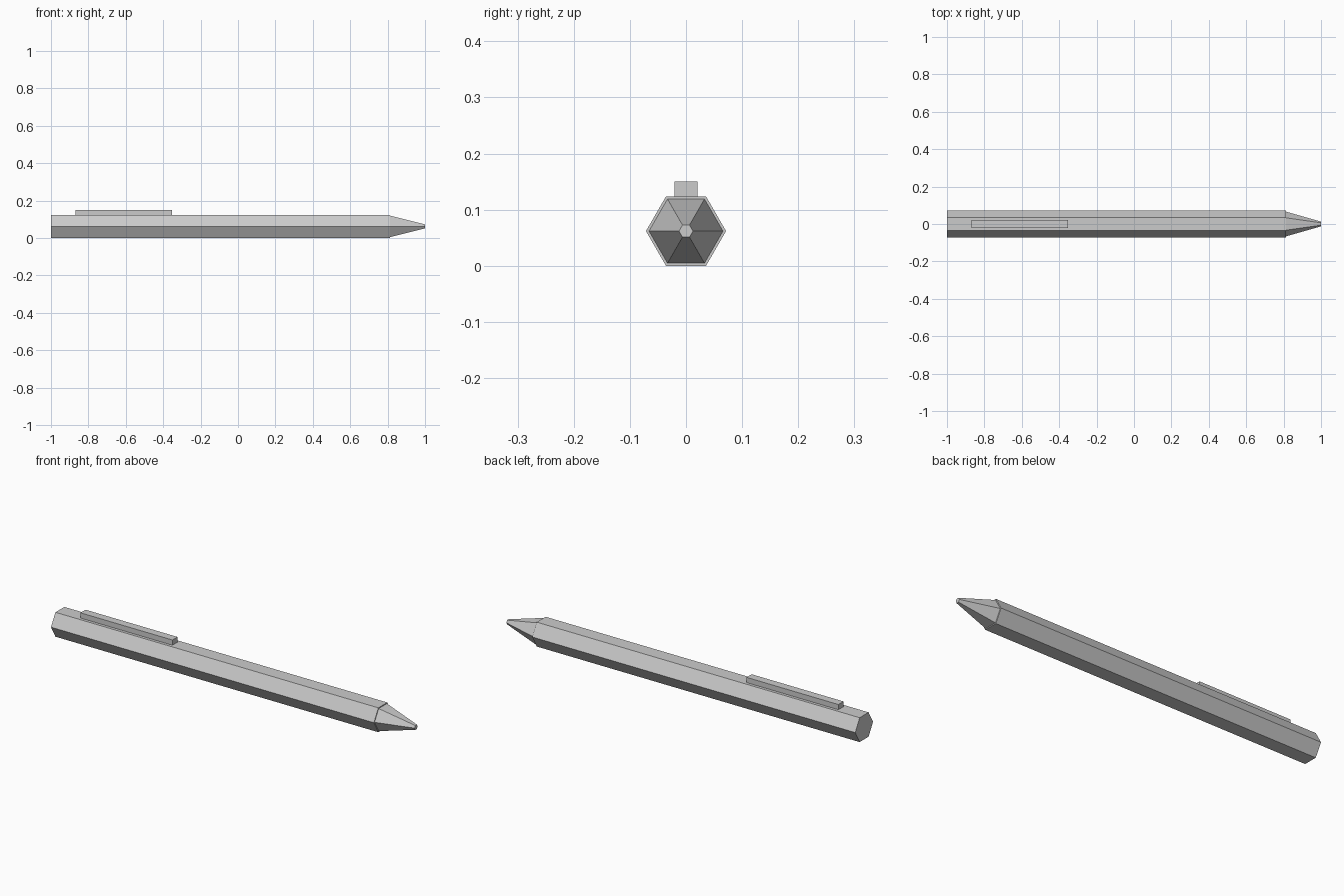
import bpy
import math
from mathutils import Matrix

cube = bpy.data.objects.get("Cube")
if cube:
    bpy.data.objects.remove(cube, do_unlink=True)

RADIUS = 0.0714
AXIS_Z = RADIUS * math.cos(math.pi / 6)
BODY_END = 0.813

grey = bpy.data.materials.new("light_grey")
grey.use_nodes = True
grey.diffuse_color = (0.6, 0.6, 0.6, 1)
grey.node_tree.nodes["Principled BSDF"].inputs["Base Color"].default_value = (0.6, 0.6, 0.6, 1)


def hex_section(name, x0, x1, r0, r1):
    """Six-sided tapered bar along x, with flats at top and bottom."""
    bpy.ops.mesh.primitive_cone_add(vertices=6, radius1=r0, radius2=r1, depth=x1 - x0)
    obj = bpy.context.object
    obj.name = name
    # Turn a corner toward the side, then lay the bar along +x
    lay = Matrix.Rotation(math.pi / 2, 4, "Y") @ Matrix.Rotation(math.pi / 2, 4, "Z")
    # The primitive starts with a corner on its local y axis
    corner = max(obj.data.vertices, key=lambda v: (lay @ v.co).z)
    if abs((lay @ corner.co).z) > 0.95 * max(r0, r1):
        lay = Matrix.Rotation(math.pi / 2, 4, "Y")
    obj.data.transform(lay)
    obj.location = ((x0 + x1) / 2, 0, AXIS_Z)
    obj.data.materials.append(grey)
    return obj


# Hexagonal barrel and the slightly narrower writing tip
hex_section("barrel", -1, BODY_END, RADIUS, RADIUS)
hex_section("tip", BODY_END, 1, 0.066, 0.0125)

# Flat pocket clip on the top face
clip_x0, clip_x1 = -0.87, -0.354
clip_z0, clip_z1 = 2 * AXIS_Z - 0.001, 0.15
bpy.ops.mesh.primitive_cube_add(size=1)
clip = bpy.context.object
clip.name = "clip"
clip.data.transform(Matrix.Diagonal((clip_x1 - clip_x0, 0.041, clip_z1 - clip_z0, 1)))
clip.location = ((clip_x0 + clip_x1) / 2, 0, (clip_z0 + clip_z1) / 2)
clip.data.materials.append(grey)
